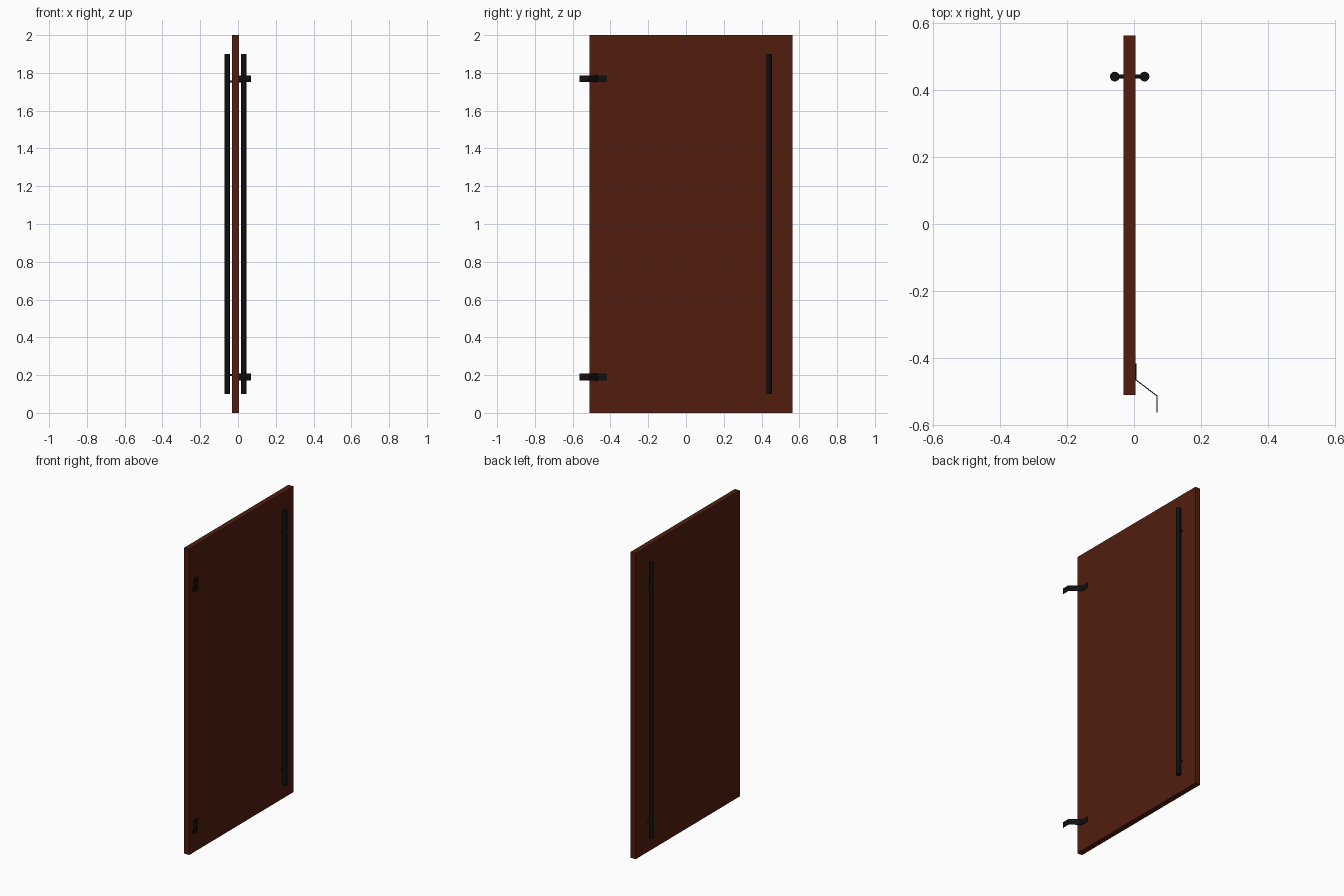
import bpy, bmesh, math

if "Cube" in bpy.data.objects:
    bpy.data.objects.remove(bpy.data.objects["Cube"])

def material(name, rgb):
    m = bpy.data.materials.new(name)
    m.diffuse_color = (*rgb, 1)
    m.use_nodes = True
    m.node_tree.nodes["Principled BSDF"].inputs["Base Color"].default_value = m.diffuse_color
    return m

WOOD = material("dark_red_wood", (0.085, 0.012, 0.0045))
BLACK = material("black_metal", (0.005, 0.005, 0.005))

def box(name, lo, hi, mat):
    bpy.ops.mesh.primitive_cube_add(size=1, location=[(a + b) / 2 for a, b in zip(lo, hi)])
    o = bpy.context.object
    o.name = name
    o.scale = [b - a for a, b in zip(lo, hi)]
    bpy.ops.object.transform_apply(location=False, rotation=False, scale=True)
    o.data.materials.append(mat)

def rod(name, loc, radius, length, rot=(0, 0, 0)):
    bpy.ops.mesh.primitive_cylinder_add(vertices=24, radius=radius, depth=length,
                                        location=loc, rotation=rot)
    o = bpy.context.object
    o.name = name
    o.data.materials.append(BLACK)
    bpy.ops.object.shade_smooth_by_angle()

def hinge(name, z, height):
    # cranked strip: flat on the door, angled out, then flat past the edge
    path = [(0.0055, -0.418), (0.0055, -0.466), (0.0685, -0.514), (0.0685, -0.5645)]
    bm = bmesh.new()
    rows = [[bm.verts.new((x, y, z + s * height / 2)) for s in (-1, 1)] for x, y in path]
    for (a, b), (c, d) in zip(rows, rows[1:]):
        bm.faces.new((a, c, d, b))
    me = bpy.data.meshes.new(name)
    bm.to_mesh(me)
    bm.free()
    o = bpy.data.objects.new(name, me)
    bpy.context.collection.objects.link(o)
    me.materials.append(BLACK)
    s = o.modifiers.new("thickness", 'SOLIDIFY')
    s.thickness = 0.003
    s.offset = 0
    s.use_even_offset = True

# door slab
box("door_panel", (-0.031, -0.511, 0), (0.0045, 0.5645, 2), WOOD)

# long pull bars on both faces
CX, HY = -0.013, 0.441
for side, s in (("left", -1), ("right", 1)):
    rod(f"pull_bar_{side}", (CX + s * 0.0445, HY, 1.0), 0.0145, 1.8)

# standoffs through the door, and hinges
for level, sz, hz in (("lower", 0.2, 0.19), ("upper", 1.755, 1.769)):
    rod(f"standoff_{level}", (CX, HY, sz), 0.006, 0.089, (0, math.pi / 2, 0))
    hinge(f"hinge_{level}", hz, 0.036)
